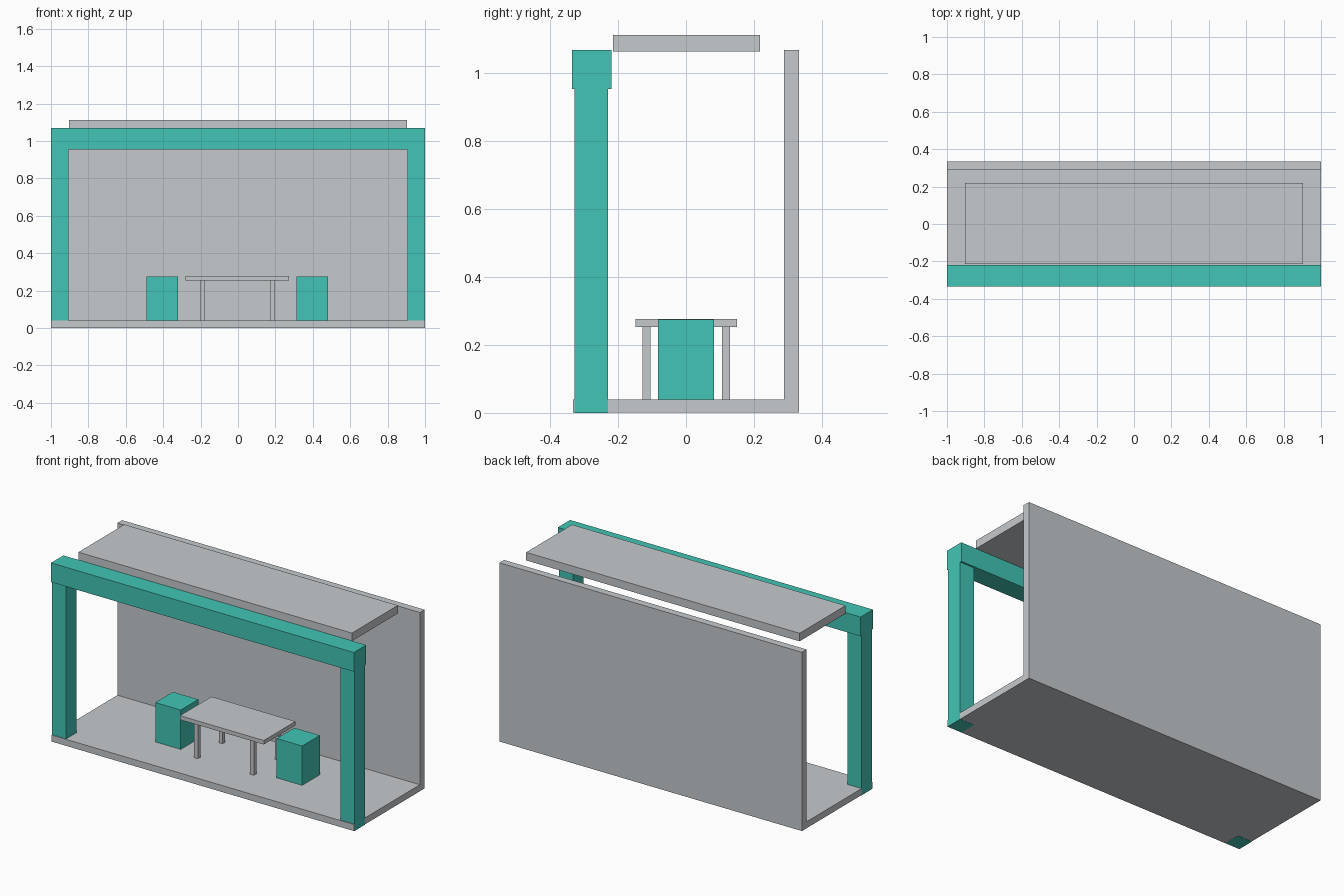
import bpy
import bmesh

cube = bpy.data.objects.get("Cube")
if cube:
    bpy.data.objects.remove(cube, do_unlink=True)


def make_material(name, rgb):
    mat = bpy.data.materials.new(name)
    mat.use_nodes = True
    color = (*rgb, 1.0)
    mat.diffuse_color = color
    mat.node_tree.nodes["Principled BSDF"].inputs["Base Color"].default_value = color
    return mat


grey = make_material("light grey", (0.56, 0.59, 0.61))
teal = make_material("teal", (0.054, 0.56, 0.465))


def extrude_profile(name, outline, x0, x1, mat):
    """Extrude a (y, z) outline along x."""
    bm = bmesh.new()
    face = bm.faces.new([bm.verts.new((x0, y, z)) for y, z in outline])
    result = bmesh.ops.extrude_face_region(bm, geom=[face])
    moved = [v for v in result["geom"] if isinstance(v, bmesh.types.BMVert)]
    bmesh.ops.translate(bm, verts=moved, vec=(x1 - x0, 0, 0))
    bmesh.ops.recalc_face_normals(bm, faces=bm.faces)
    mesh = bpy.data.meshes.new(name)
    bm.to_mesh(mesh)
    bm.free()
    mesh.materials.append(mat)
    obj = bpy.data.objects.new(name, mesh)
    bpy.context.collection.objects.link(obj)
    return obj


def box(name, xs, ys, zs, mat):
    (y0, y1), (z0, z1) = ys, zs
    return extrude_profile(name, [(y0, z0), (y1, z0), (y1, z1), (y0, z1)], *xs, mat)


# Floor and back wall as one L-shaped shell
FLOOR, WALL_TOP, DEPTH = 0.04, 1.068, 0.333
shell = [(-DEPTH, 0.001), (DEPTH, 0.001), (DEPTH, WALL_TOP),
         (0.289, WALL_TOP), (0.289, FLOOR), (-DEPTH, FLOOR)]
extrude_profile("floor_and_back_wall", shell, -0.999, 0.999, grey)

# Floating roof panel
box("roof_panel", (-0.903, 0.903), (-0.215, 0.218), (1.064, 1.112), grey)

# Front portal frame
box("front_beam", (-1, 1), (-0.335, -0.219), (0.953, WALL_TOP), teal)
for side, xs in (("right", (-1, -0.905)), ("left", (0.905, 1))):
    box(side + "_post", xs, (-0.328, -0.229), (0, 0.953), teal)

# Table
CENTRE = -0.003
box("table_top", (CENTRE - 0.277, CENTRE + 0.277), (-0.148, 0.15), (0.253, 0.277), grey)
for side, sx in (("right", -1), ("left", 1)):
    for end, sy in (("front", -1), ("back", 1)):
        x, y = CENTRE + sx * 0.185, 0.001 + sy * 0.117
        box(f"table_leg_{end}_{side}", (x - 0.012, x + 0.012),
            (y - 0.012, y + 0.012), (FLOOR, 0.253), grey)

    # Block stool at each end of the table
    x = CENTRE + sx * 0.401
    box(side + "_stool", (x - 0.084, x + 0.084), (-0.083, 0.083), (FLOOR, 0.275), teal)
